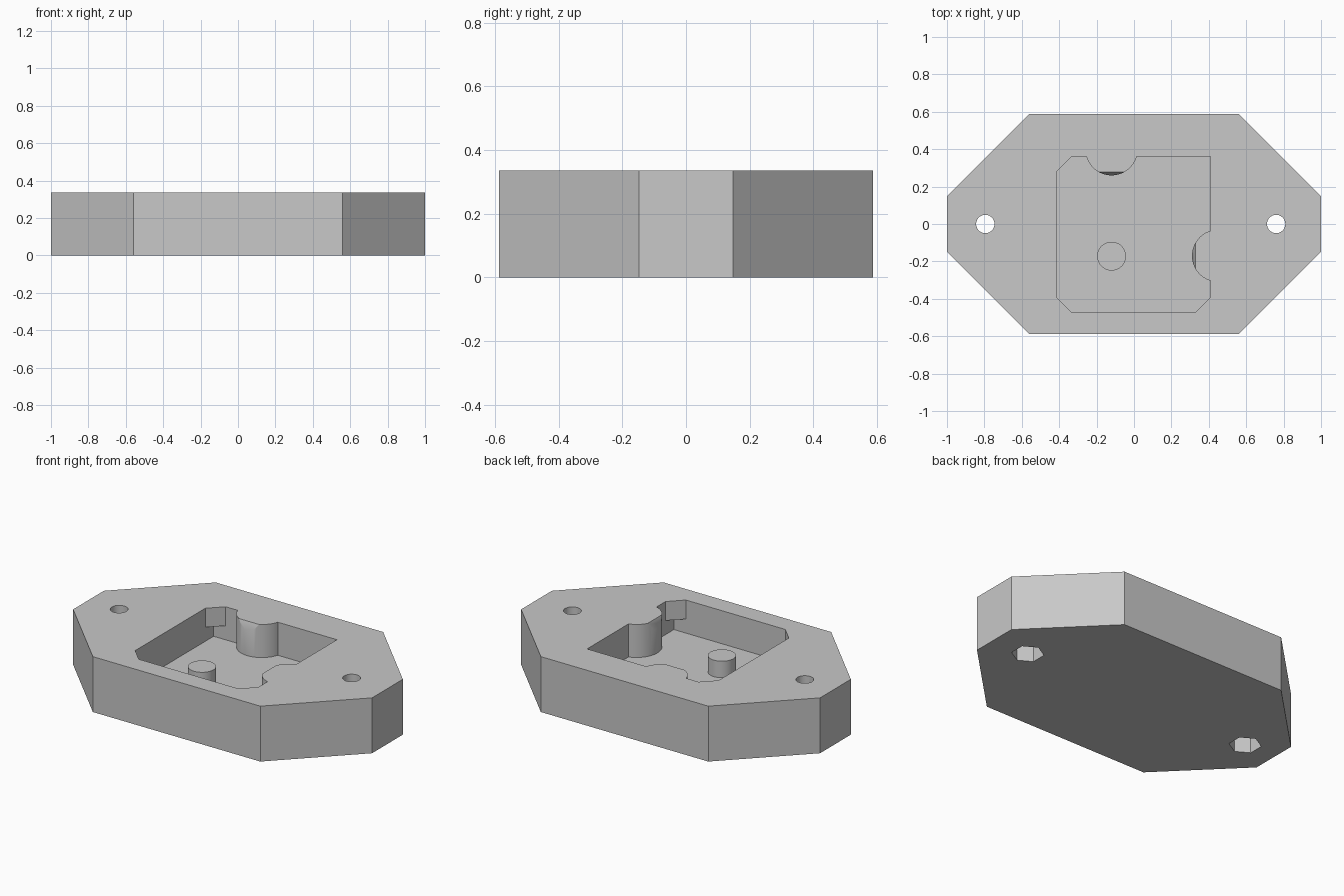
import bpy, bmesh, math
from mathutils import Vector

cube = bpy.data.objects.get("Cube")
if cube:
    bpy.data.objects.remove(cube, do_unlink=True)

TOP, FLOOR, PIN_TOP, CATCH = 0.335, 0.135, 0.235, 0.22
ABOVE = TOP + 0.1

grey = bpy.data.materials.new("plain grey")
grey.use_nodes = True
colour = (0.58, 0.58, 0.58, 1)
grey.diffuse_color = colour
grey.node_tree.nodes["Principled BSDF"].inputs["Base Color"].default_value = colour


def prism(name, points, z0, z1, cut=None):
    """Extrude a flat outline; optionally slice off one side of a plane."""
    bm = bmesh.new()
    face = bm.faces.new([bm.verts.new((x, y, z0)) for x, y in points])
    made = bmesh.ops.extrude_face_region(bm, geom=[face])["geom"]
    for v in made:
        if isinstance(v, bmesh.types.BMVert):
            v.co.z = z1
    if cut:
        geom = bm.verts[:] + bm.edges[:] + bm.faces[:]
        out = bmesh.ops.bisect_plane(bm, geom=geom, plane_co=cut[0],
                                     plane_no=cut[1], clear_outer=True)
        edges = [e for e in out["geom_cut"] if isinstance(e, bmesh.types.BMEdge)]
        bmesh.ops.contextual_create(bm, geom=edges)
    bmesh.ops.recalc_face_normals(bm, faces=bm.faces[:])
    mesh = bpy.data.meshes.new(name)
    bm.to_mesh(mesh)
    bm.free()
    mesh.materials.append(grey)
    obj = bpy.data.objects.new(name, mesh)
    bpy.context.collection.objects.link(obj)
    return obj


def ring(x, y, radius, sides, turn=0.0):
    steps = [turn + math.tau * i / sides for i in range(sides)]
    return [(x + radius * math.cos(a), y + radius * math.sin(a)) for a in steps]


def subtract(target, cutter):
    """Cut one solid out of another and discard the cutter."""
    cutter.hide_render = True
    mod = target.modifiers.new("cut", "BOOLEAN")
    mod.operation = "DIFFERENCE"
    mod.solver = "EXACT"
    mod.object = cutter
    bpy.context.view_layer.objects.active = target
    bpy.ops.object.modifier_apply(modifier=mod.name)
    bpy.data.objects.remove(cutter, do_unlink=True)


# Eight-sided plate
body = prism("base_plate", [(-1, -0.147), (-0.56, -0.587), (0.56, -0.587), (1, -0.147),
                            (1, 0.147), (0.56, 0.587), (-0.56, 0.587), (-1, 0.147)], 0, TOP)

# Pocket shape, less the corner blocks and the two half-round catches
x0, x1, y0, y1 = -0.415, 0.41, -0.47, 0.36
pocket = prism("pocket_cutter", [(x0, y0), (x1, y0), (x1, y1), (x0, y1)], FLOOR, ABOVE)
for x, y in ((x0, y0), (x1, y0), (x0, y1)):
    subtract(pocket, prism("corner_block", ring(x, y, 0.08, 4), CATCH, ABOVE + 0.1))

catches = (((-0.12, 0.40), (-0.12, 0.277, TOP), Vector((0, -3, 1))),
           ((0.45, -0.17), (0.328, -0.17, TOP), Vector((-3, 0, 1))))
for (x, y), point, normal in catches:
    subtract(pocket, prism("catch", ring(x, y, 0.14, 64), 0.05, ABOVE + 0.1,
                           (point, normal.normalized())))
subtract(body, pocket)

# Bolt holes with six-sided nut recesses underneath
for x in (-0.795, 0.76):
    subtract(body, prism("bolt_hole", ring(x, 0, 0.049, 40), -0.1, ABOVE))
    subtract(body, prism("nut_recess", ring(x, 0, 0.09, 6, math.pi / 6), -0.1, 0.12))

# Locating pin on the pocket floor
pin = prism("locating_pin", ring(-0.12, -0.172, 0.077, 48), FLOOR - 0.02, PIN_TOP)

for obj in (body, pin):
    bpy.ops.object.select_all(action="DESELECT")
    obj.select_set(True)
    bpy.context.view_layer.objects.active = obj
    bpy.ops.object.shade_smooth_by_angle(angle=math.radians(25))
